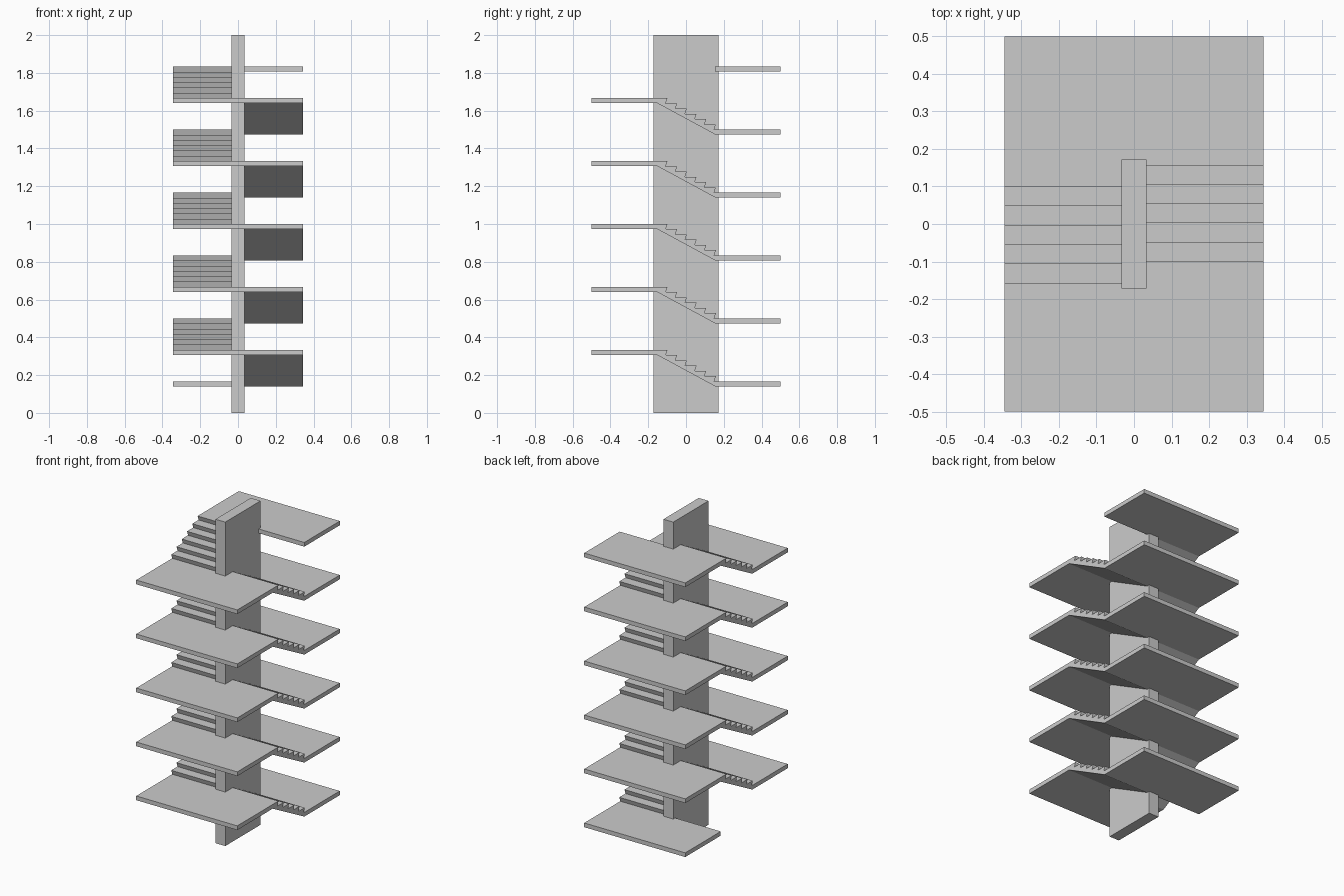
import bpy

if "Cube" in bpy.data.objects:
    bpy.data.objects.remove(bpy.data.objects["Cube"])

HX, HY = 0.345, 0.5          # overall half width / depth
CX, CY = 0.0335, 0.172       # core wall half sizes
EDGE = 0.154                 # inner edge of the landings
T = 0.026                    # slab thickness
RISE = 1 / 6                 # height of one flight
N = 6                        # steps per flight
NOSE, UNDER = 0.004, 0.009   # step nosing overhang, riser slant


def extrude_x(name, profile, x0, x1):
    """Solid from a (y, z) profile swept along x."""
    n = len(profile)
    verts = [(x, y, z) for x in (x0, x1) for y, z in profile]
    faces = [tuple(range(n)), tuple(range(2 * n - 1, n - 1, -1))]
    faces += [(i, i + n, (i + 1) % n + n, (i + 1) % n) for i in range(n)]
    mesh = bpy.data.meshes.new(name)
    mesh.from_pydata(verts, [], faces)
    # consistent outward normals
    import bmesh
    bm = bmesh.new()
    bm.from_mesh(mesh)
    bmesh.ops.recalc_face_normals(bm, faces=bm.faces)
    bm.to_mesh(mesh)
    bm.free()
    ob = bpy.data.objects.new(name, mesh)
    bpy.context.collection.objects.link(ob)
    return ob


def slab(name, y0, y1, top, hx):
    return extrude_x(name, [(y0, top - T), (y1, top - T), (y1, top), (y0, top)], -hx, hx)


def flight(name, z, side):
    """Flight climbing from z; right side runs back to front, left the reverse."""
    tread = 2 * EDGE / N
    step = RISE / N
    pts = [(EDGE, z - T), (EDGE, z)]
    for i in range(N):
        y = EDGE + NOSE - i * tread
        pts += [(y - UNDER, z + i * step), (y, z + (i + 1) * step)]
    pts += [(-EDGE, z + RISE), (-EDGE, z + RISE - T)]
    pts = [(y * side, h) for y, h in pts]
    return extrude_x(name, pts, side * CX, side * HX)


# central wall
extrude_x("core_wall", [(-CY, 0), (CY, 0), (CY, 2), (-CY, 2)], -CX, CX)

# landings alternate back / front, joined by flights on alternate sides
for k in range(1, 12):
    z = k * RISE
    back = k % 2 == 1
    if back:
        slab(f"back_landing_{k}", EDGE, HY, z, HX)
    else:
        slab(f"front_landing_{k}", -HY, -EDGE, z, HX)
    if k < 11:
        flight(f"stair_flight_{k}", z, 1 if back else -1)
